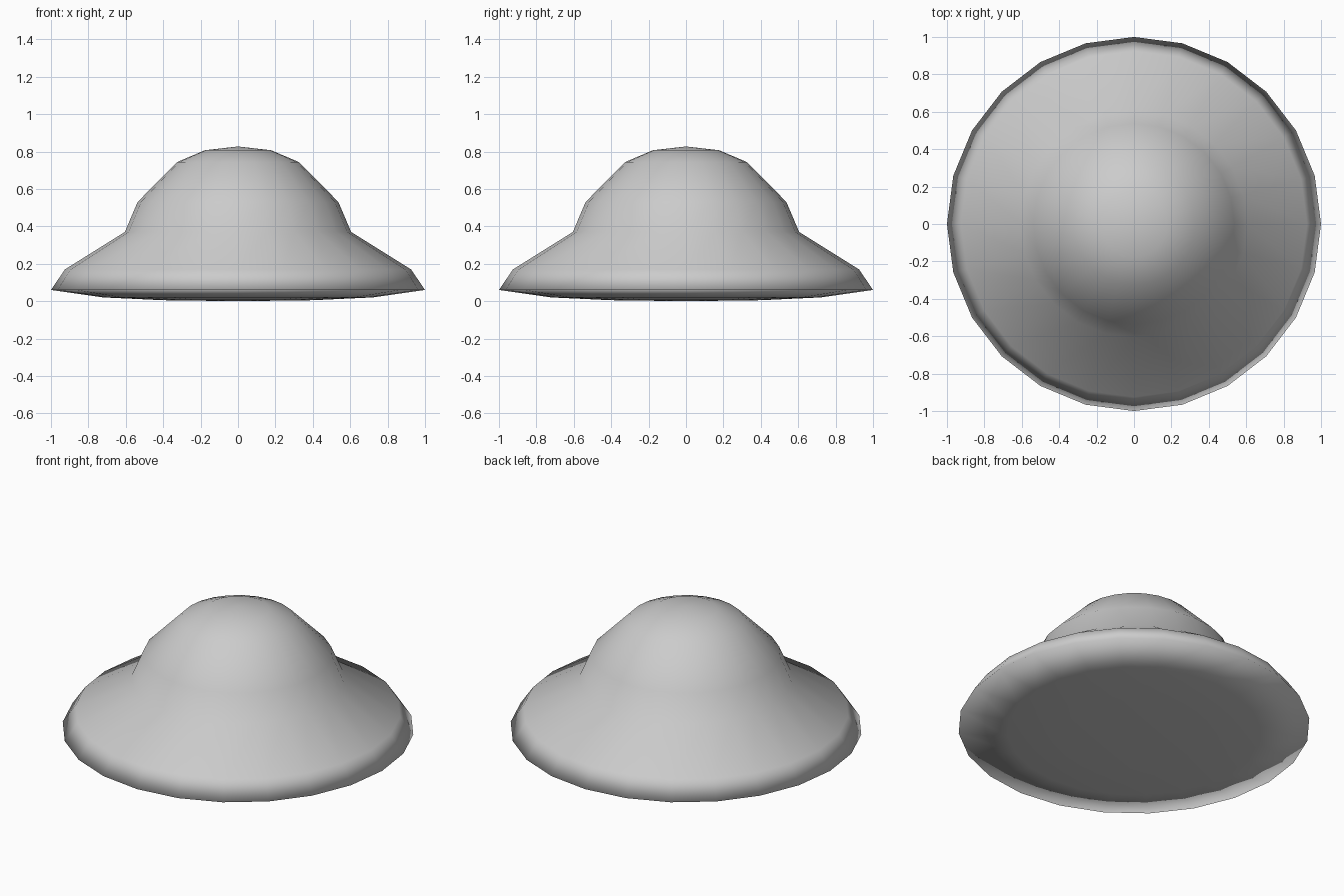
import bpy, bmesh
from math import cos, sin, tau

if "Cube" in bpy.data.objects:
    bpy.data.objects.remove(bpy.data.objects["Cube"])

SIDES = 24


def lathe(name, profile):
    """Spin (radius, z) points round the z axis; zero radius makes a pole."""
    bm = bmesh.new()
    rings = []
    for r, z in profile:
        n = SIDES if r > 0 else 1
        rings.append([bm.verts.new((r * cos(tau * i / SIDES), r * sin(tau * i / SIDES), z))
                      for i in range(n)])
    for a, b in zip(rings, rings[1:]):
        for i in range(SIDES):
            j = (i + 1) % SIDES
            corners = [a[i % len(a)], a[j % len(a)], b[j % len(b)], b[i % len(b)]]
            bm.faces.new(list(dict.fromkeys(corners)))
    bmesh.ops.recalc_face_normals(bm, faces=bm.faces)
    for f in bm.faces:
        f.smooth = True
    mesh = bpy.data.meshes.new(name)
    bm.to_mesh(mesh)
    bm.free()
    obj = bpy.data.objects.new(name, mesh)
    bpy.context.collection.objects.link(obj)
    return obj


# Domed body: shallow underside, sharp rim, sloping brim, rounded crown
lathe("domed_body", [
    (0, 0), (0.40, 0.005), (0.72, 0.02), (1.0, 0.06), (0.925, 0.17),
    (0.605, 0.37), (0.537, 0.53), (0.327, 0.743), (0.177, 0.807), (0, 0.827),
])
